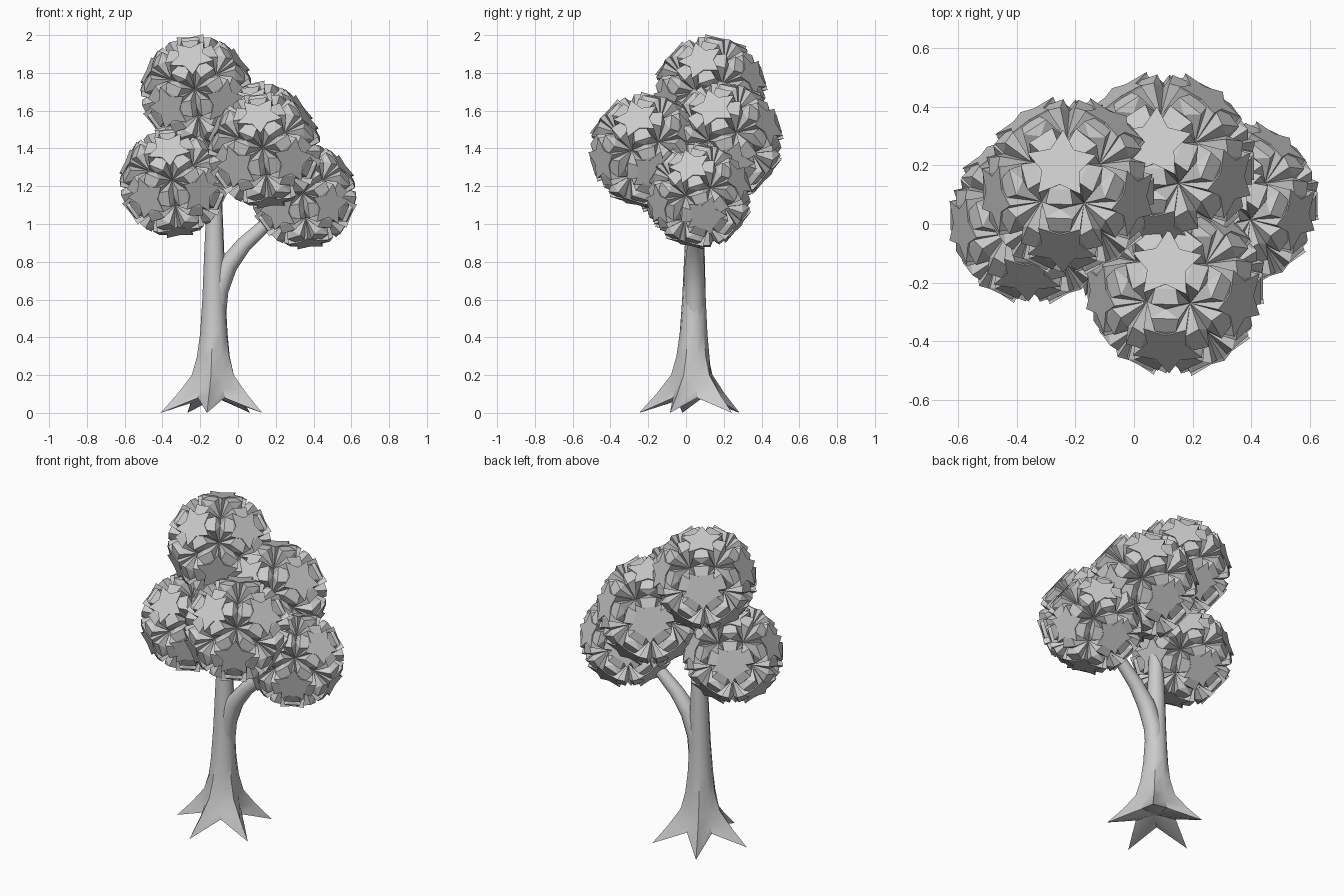
import bpy, bmesh, math
from mathutils import Vector, Matrix

cube = bpy.data.objects.get("Cube")
if cube:
    bpy.data.objects.remove(cube)

grey = bpy.data.materials.new("plain_grey")
grey.use_nodes = True
grey.diffuse_color = (0.6, 0.6, 0.6, 1)
grey.node_tree.nodes["Principled BSDF"].inputs["Base Color"].default_value = (0.6, 0.6, 0.6, 1)


def finish(bm, name, smooth_angle=None):
    bmesh.ops.remove_doubles(bm, verts=bm.verts, dist=0.0005)
    bmesh.ops.recalc_face_normals(bm, faces=bm.faces)
    mesh = bpy.data.meshes.new(name)
    bm.to_mesh(mesh)
    bm.free()
    mesh.materials.append(grey)
    obj = bpy.data.objects.new(name, mesh)
    bpy.context.collection.objects.link(obj)
    if smooth_angle:
        bpy.ops.object.select_all(action='DESELECT')
        obj.select_set(True)
        bpy.context.view_layer.objects.active = obj
        bpy.ops.object.shade_smooth_by_angle(angle=math.radians(smooth_angle))
    return obj


# Twelve five-fold directions shared by every leaf ball
up = Vector((-0.1, 0.25, 0.96)).normalized()
tilt = Vector((-0.1, -0.74, 0.66))
side = (tilt - up * tilt.dot(up)).normalized()
first = (up + 2 * side).normalized()
upper = [up] + [Matrix.Rotation(math.tau * i / 5, 3, up) @ first for i in range(5)]
AXES = upper + [-a for a in upper]


def leaf_ball(name, centre, radius):
    """Ball of star plateaus with square petals, split by grooves and pits."""
    bm = bmesh.new()
    centre = Vector(centre)

    def face(*points):
        bm.faces.new([bm.verts.new(centre + p * radius) for p in points])

    for a in AXES:
        near = next(b for b in AXES if 0.3 < a.dot(b) < 0.6)
        ring = [Matrix.Rotation(math.tau * i / 5, 3, a) @ near for i in range(5)]
        flat = [(b - a * a.dot(b)).normalized() for b in ring]
        notch = [a * 0.91 + e * 0.22 for e in flat]
        tip = [a * 0.91 + (flat[i] + flat[(i + 1) % 5]).normalized() * 0.4 for i in range(5)]
        face(*[p for pair in zip(notch, tip) for p in pair])
        low = 0.975
        for i, b in enumerate(ring):
            n, t, before = notch[i], tip[i], tip[i - 1]
            n2 = notch[(i + 1) % 5]
            # star rim
            face(n, t, t * low, n * low)
            face(t, n2, n2 * low, t * low)
            # square petal running out from the star notch
            lateral = a.cross(b).normalized() * 0.15
            outer = (a * 0.57 + b * 0.43).normalized() * 0.95
            q1, q2 = outer + lateral, outer - lateral
            c1, c2 = (n + t) / 2 * low, (n + before) / 2 * low
            face(c1, q1, q2, c2)
            face(n * low, c1, c2)
            # groove between facing petals, and the pits at its ends
            groove = (a + b).normalized() * 0.86
            pit1 = (a + b + ring[(i + 1) % 5]).normalized() * 0.66
            pit2 = (a + b + ring[i - 1]).normalized() * 0.66
            face(q1, q2, groove)
            for q, c, point, pit in ((q1, c1, t, pit1), (q2, c2, before, pit2)):
                face(q, groove, pit)
                face(c, q, pit)
                face(point * low, c, pit)
    return finish(bm, name)


for name, centre, radius in (
        ("top_foliage", (-0.22, 0.13, 1.7), 0.31),
        ("left_back_foliage", (0.10, 0.20, 1.44), 0.325),
        ("front_foliage", (0.14, -0.21, 1.39), 0.315),
        ("right_foliage", (-0.34, 0.02, 1.22), 0.3),
        ("left_foliage", (0.35, 0.07, 1.15), 0.29)):
    leaf_ball(name, centre, radius)


def skin(bm, rings):
    loops = [[bm.verts.new(p) for p in ring] for ring in rings]
    count = len(loops[0])
    for lower, higher in zip(loops, loops[1:]):
        for i in range(count):
            j = (i + 1) % count
            bm.faces.new((lower[i], lower[j], higher[j], higher[i]))
    return loops


# Trunk with five flared roots: height and radius on root and valley lines
PROFILE = [(0.0, 0.285, 0.08, 0.12), (0.1, 0.195, 0.13, 0.108), (0.2, 0.118, 0.2, 0.097),
           (0.3, 0.09, 0.3, 0.086), (0.42, 0.074, 0.42, 0.074), (0.6, 0.063, 0.6, 0.063),
           (0.85, 0.054, 0.85, 0.054), (1.05, 0.045, 1.05, 0.045), (1.5, 0.03, 1.5, 0.03)]
BASE = Vector((-0.13, 0.035, 0))
rings = []
for z_root, r_root, z_dip, r_dip in PROFILE:
    ring = []
    for i in range(10):
        angle = math.radians(47 + 36 * i)
        z, r = (z_root, r_root) if i % 2 == 0 else (z_dip, r_dip)
        lean = Vector((0.005, 0.012, 0)) * min(z, 1)
        ring.append(BASE + lean + Vector((r * math.cos(angle), r * math.sin(angle), z)))
    rings.append(ring)
bm = bmesh.new()
loops = skin(bm, rings)
bm.faces.new(loops[-1])
hollow = bm.verts.new(BASE + Vector((0, 0, 0.09)))
for i in range(10):
    bm.faces.new((loops[0][i], hollow, loops[0][(i + 1) % 10]))
finish(bm, "trunk", 40)

# Side branch bending out toward the left foliage
path = [(Vector(p), r) for p, r in (
    ((-0.12, 0.045, 0.5), 0.055), ((-0.105, 0.045, 0.65), 0.055), ((-0.055, 0.045, 0.78), 0.052),
    ((0.03, 0.05, 0.89), 0.042), ((0.14, 0.055, 0.99), 0.036), ((0.28, 0.07, 1.12), 0.03))]
rings = []
for k, (point, r) in enumerate(path):
    along = (path[min(k + 1, len(path) - 1)][0] - path[max(k - 1, 0)][0]).normalized()
    across = Vector((0, 1, 0))
    across = (across - along * along.dot(across)).normalized()
    other = along.cross(across)
    rings.append([point + (across * math.cos(math.tau * i / 12)
                           + other * math.sin(math.tau * i / 12)) * r for i in range(12)])
bm = bmesh.new()
loops = skin(bm, rings)
bm.faces.new(loops[0])
bm.faces.new(loops[-1])
finish(bm, "branch", 40)
